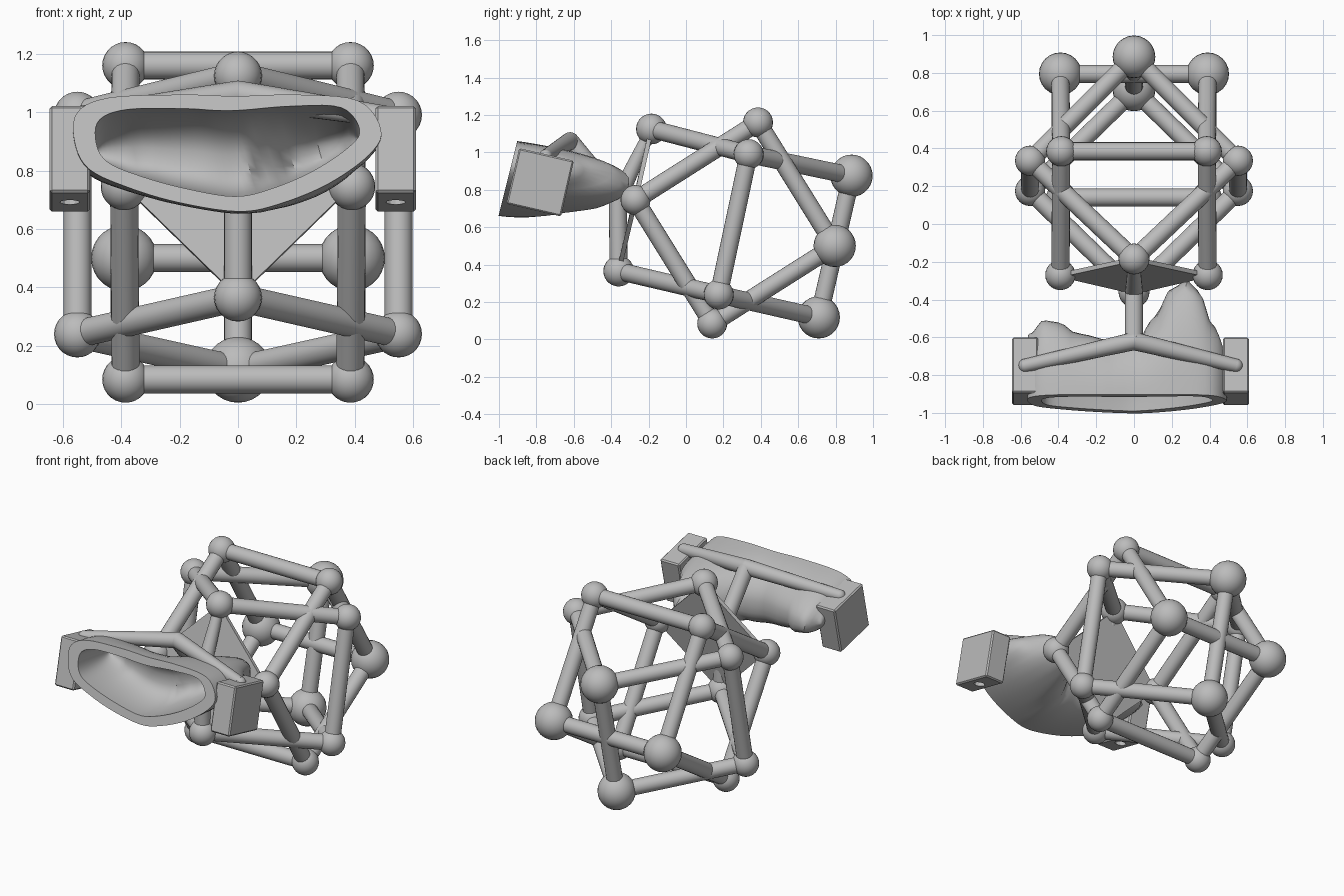
import bpy, bmesh, math
from mathutils import Vector, Matrix

cube = bpy.data.objects.get("Cube")
if cube:
    bpy.data.objects.remove(cube, do_unlink=True)

grey = bpy.data.materials.new("light grey")
grey.use_nodes = True
grey.diffuse_color = (0.5, 0.5, 0.5, 1)
grey.node_tree.nodes["Principled BSDF"].inputs["Base Color"].default_value = (0.5, 0.5, 0.5, 1)
TILT = math.radians(13)


def finish(bm, name, smooth=True):
    bmesh.ops.recalc_face_normals(bm, faces=bm.faces)
    mesh = bpy.data.meshes.new(name)
    bm.to_mesh(mesh)
    bm.free()
    mesh.materials.append(grey)
    ob = bpy.data.objects.new(name, mesh)
    bpy.context.collection.objects.link(ob)
    if smooth:
        bpy.ops.object.select_all(action='DESELECT')
        ob.select_set(True)
        bpy.context.view_layer.objects.active = ob
        bpy.ops.object.shade_smooth_by_angle(angle=math.radians(35))
    return ob


def ball(name, centre, radius):
    bm = bmesh.new()
    bmesh.ops.create_uvsphere(bm, u_segments=24, v_segments=14, radius=radius,
                              matrix=Matrix.Translation(centre))
    finish(bm, name)


def bar(name, a, b, r1=0.048, r2=0.048):
    a, b = Vector(a), Vector(b)
    rot = (b - a).to_track_quat('Z', 'Y').to_matrix().to_4x4()
    bm = bmesh.new()
    bmesh.ops.create_cone(bm, cap_ends=True, segments=20, radius1=r1, radius2=r2,
                          depth=(b - a).length, matrix=Matrix.Translation((a + b) / 2) @ rot)
    finish(bm, name)


# Lattice nodes: (half spacing in x, y, z, ball radius)
nodes = {
    "front_top": (0, -0.185, 1.125, 0.082),
    "front_side": (0.39, -0.27, 0.745, 0.08),
    "front_bottom": (0, -0.36, 0.365, 0.082),
    "upper_inner": (0.385, 0.385, 1.16, 0.08),
    "upper_outer": (0.55, 0.335, 0.99, 0.08),
    "lower_outer": (0.55, 0.175, 0.24, 0.08),
    "lower_inner": (0.385, 0.14, 0.085, 0.08),
    "back_top": (0, 0.885, 0.875, 0.113),
    "back_side": (0.39, 0.795, 0.50, 0.113),
    "back_bottom": (0, 0.71, 0.118, 0.113),
}


def at(key, side):
    x, y, z, _ = nodes[key]
    return Vector((x * side, y, z))


for key, (x, y, z, r) in nodes.items():
    for side in ((1, -1) if x else (1,)):
        ball(key + "_ball", at(key, side), r)

# Bars on both sides
links = [("front_top", "upper_outer"), ("upper_outer", "back_top"),
         ("front_bottom", "lower_outer"), ("lower_outer", "back_bottom"),
         ("front_side", "upper_inner"), ("upper_inner", "back_side"),
         ("front_side", "lower_inner"), ("lower_inner", "back_side"),
         ("upper_outer", "lower_outer")]
for side in (1, -1):
    for a, b in links:
        bar("lattice_bar", at(a, side), at(b, side))

# Cross bars, each spanning the middle
for key in ("upper_inner", "lower_inner", "back_side"):
    bar("cross_bar", at(key, 1), at(key, -1))
bar("back_upright", at("back_top", 1), at("back_bottom", 1))

# Diamond plate across the front nodes
bm = bmesh.new()
corners = [at("front_top", 1), at("front_side", 1), at("front_bottom", 1), at("front_side", -1)]
shift = Vector((0, math.cos(TILT), -math.sin(TILT))) * 0.012
front = [bm.verts.new(c - shift) for c in corners]
back = [bm.verts.new(c + shift) for c in corners]
bm.faces.new(front)
bm.faces.new(back)
for i in range(4):
    j = (i + 1) % 4
    bm.faces.new((front[i], front[j], back[j], back[i]))
finish(bm, "front_plate", smooth=False)

# Front strut, stem and two arms
joint, fork = Vector((0, -0.365, 0.75)), Vector((0, -0.62, 1.06))
bar("front_strut_lower", at("front_bottom", 1), joint)
bar("front_strut_upper", at("front_top", 1), joint, 0.03, 0.048)
ball("strut_joint", joint, 0.048)
bar("stem", joint, fork)
ball("fork_joint", fork, 0.048)
clamps = (-0.576, 0.54)
for x in clamps:
    tip = (x, -0.75, 0.98)
    bar("arm", fork, tip, 0.048, 0.036)
    ball("arm_tip", tip, 0.036)

# Side clamp blocks with a hole through each
for x in clamps:
    place = Matrix.Translation((x, -0.78, 0.84)) @ Matrix.Rotation(-TILT, 4, 'X')
    bm = bmesh.new()
    bmesh.ops.create_cube(bm, size=1, matrix=place @ Matrix.Diagonal((0.138, 0.30, 0.305, 1)))
    bmesh.ops.bevel(bm, geom=bm.edges[:], offset=0.008, segments=1, affect='EDGES')
    block = finish(bm, "clamp_block", smooth=False)
    bm = bmesh.new()
    bmesh.ops.create_cone(bm, cap_ends=True, segments=12, radius1=0.034, radius2=0.034,
                          depth=0.5, matrix=place)
    cutter = finish(bm, "hole_cutter", smooth=False)
    cutter.hide_render = True
    cutter.hide_viewport = True
    cut = block.modifiers.new("hole", 'BOOLEAN')
    cut.operation = 'DIFFERENCE'
    cut.solver = 'EXACT'
    cut.object = cutter

# Hollow organic cup: rim outline (x, z), from the left end over the top
rim = [(-.56, .90), (-.55, 1.0), (-.44, 1.05), (-.2, 1.06), (0, 1.055), (.2, 1.06), (.41, 1.04),
       (.49, .94), (.45, .855), (.31, .755), (.14, .685), (0, .66), (-.2, .69), (-.37, .74),
       (-.51, .805)]
rim.insert(4, (-.1, 1.058))
# Back edge of the cup as (x, y), with one large and one small lobe
edge = [(-.6, -.66), (-.55, -.58), (-.48, -.51), (-.4, -.52), (-.3, -.58), (-.1, -.62), (.03, -.60),
        (.1, -.5), (.2, -.34), (.28, -.30), (.34, -.35), (.42, -.54), (.5, -.7)]


def edge_y(x):
    for (x0, y0), (x1, y1) in zip(edge, edge[1:]):
        if x0 <= x <= x1:
            t = (x - x0) / (x1 - x0)
            return y0 + (y1 - y0) * t * t * (3 - 2 * t)
    return edge[-1][1]


def smooth_loop(points, steps):
    pts, out = [Vector(p) for p in points], []
    n = len(pts)
    for i in range(n):
        a, b, c, d = (pts[(i + k) % n] for k in (-1, 0, 1, 2))
        for s in range(steps):
            t = s / steps
            out.append(b + (c - a) * t / 2 + (a * 2 - b * 5 + c * 4 - d) * t * t / 2
                       + (b * 3 - a - c * 3 + d) * t ** 3 / 2)
    return out


loop = smooth_loop(rim, 5)
N = len(loop)
mids = [(loop[i] + loop[-i % N]) / 2 for i in range(N)]


def cup_ring(bm, f, inner):
    angle = f * math.pi / 2
    close = math.cos(angle) ** 0.8 if f < 1 else 0
    verts = []
    for p, m in zip(loop, mids):
        q = m + (p - m) * close * (0.74 if inner else 1)
        x = q.x
        if inner:
            x = -0.035 + (x + 0.035) * 0.86
        start = -0.90 + (q.y - 1.07) * 0.25
        deep = (edge_y(x) - start) * math.sin(angle) * (0.75 if inner else 1)
        verts.append(bm.verts.new((x, start + deep, q.y - 0.13 * deep)))
    return verts


bm = bmesh.new()
STEPS = 12
rings = [cup_ring(bm, k / STEPS, False) for k in range(STEPS, -1, -1)]
rings += [cup_ring(bm, k / STEPS, True) for k in range(STEPS + 1)]
for a, b in zip(rings, rings[1:]):
    for i in range(N):
        j = (i + 1) % N
        bm.faces.new((a[i], a[j], b[j], b[i]))
bmesh.ops.remove_doubles(bm, verts=bm.verts, dist=0.0005)
finish(bm, "hollow_cup")
